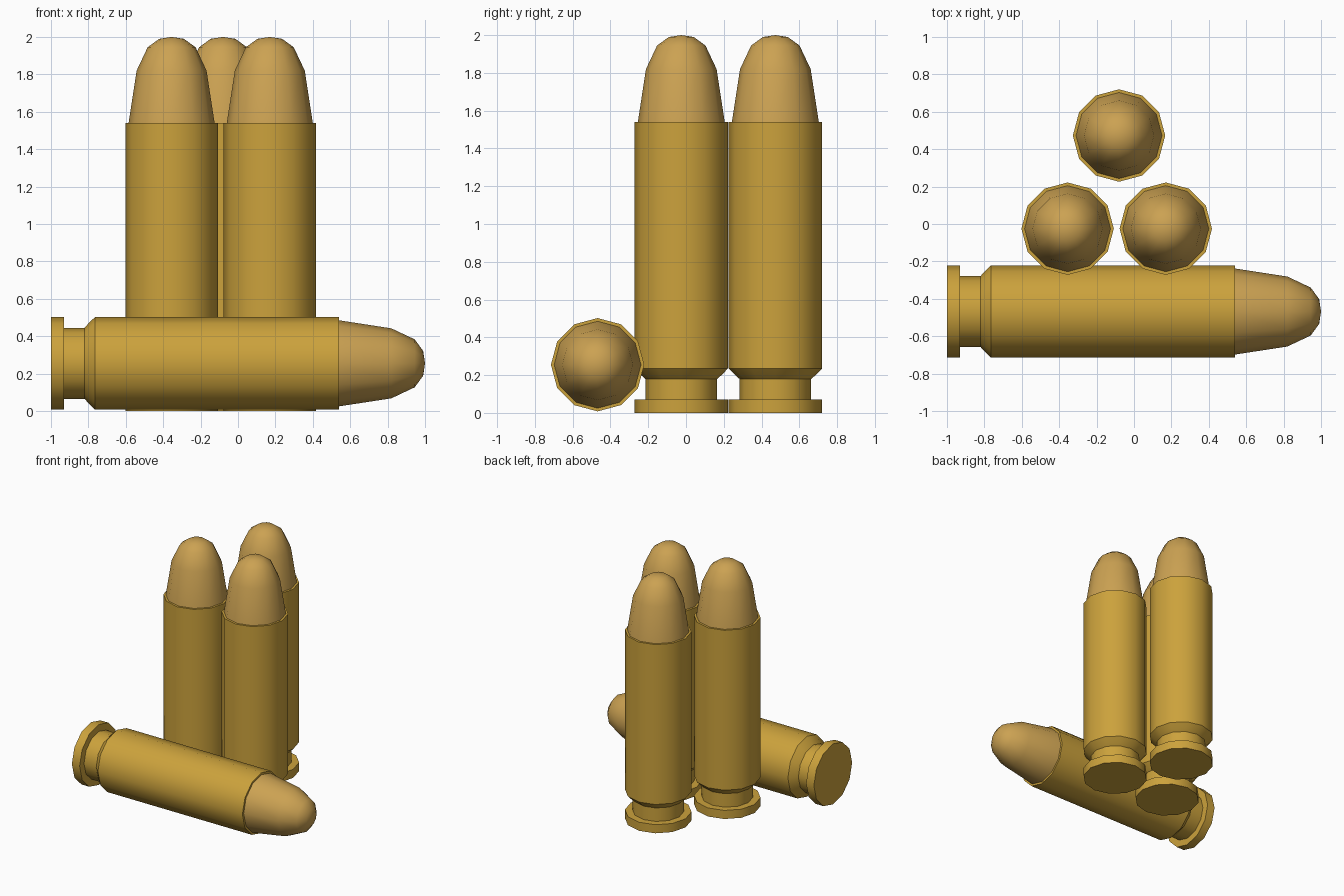
import bpy, math
from mathutils import Matrix

if "Cube" in bpy.data.objects:
    bpy.data.objects.remove(bpy.data.objects["Cube"])

SIDES = 12
# (radius, height) profiles, bottom to top
CASE = [(0.247, 0.0), (0.247, 0.07), (0.19, 0.07), (0.19, 0.18),
        (0.213, 0.2), (0.247, 0.235), (0.247, 1.54)]
TIP = [(0.23, 1.54), (0.187, 1.82), (0.128, 1.945), (0.066, 1.99), (0.0, 2.0)]


def material(name, color):
    m = bpy.data.materials.new(name)
    m.diffuse_color = color
    m.use_nodes = True
    m.node_tree.nodes["Principled BSDF"].inputs["Base Color"].default_value = m.diffuse_color
    return m


def lathe(name, profile, mat, matrix):
    """Spin a profile about z; close flat ends, or end in a point at radius 0."""
    verts, faces, rings = [], [], []
    for r, z in profile:
        n = SIDES if r > 0 else 1
        rings.append(range(len(verts), len(verts) + n))
        for i in range(n):
            a = 2 * math.pi * i / SIDES
            verts.append((r * math.cos(a), r * math.sin(a), z))
    for lo, hi in zip(rings, rings[1:]):
        for i in range(SIDES):
            j = (i + 1) % SIDES
            if len(hi) == 1:
                faces.append((lo[i], lo[j], hi[0]))
            else:
                faces.append((lo[i], lo[j], hi[j], hi[i]))
    faces.append(tuple(reversed(rings[0])))
    if len(rings[-1]) > 1:
        faces.append(tuple(rings[-1]))
    mesh = bpy.data.meshes.new(name)
    mesh.from_pydata(verts, [], faces)
    mesh.materials.append(mat)
    obj = bpy.data.objects.new(name, mesh)
    bpy.context.collection.objects.link(obj)
    obj.matrix_world = matrix
    # smooth sides, sharp rims
    bpy.ops.object.select_all(action='DESELECT')
    obj.select_set(True)
    bpy.context.view_layer.objects.active = obj
    bpy.ops.object.shade_smooth_by_angle(angle=math.radians(40))


brass = material("brass", (0.60, 0.36, 0.045, 1))
copper = material("copper", (0.60, 0.36, 0.085, 1))

# three upright cartridges and one lying in front, tip towards +x
places = {
    "left": Matrix.Translation((-0.355, -0.025, 0)),
    "right": Matrix.Translation((0.17, -0.025, 0)),
    "back": Matrix.Translation((-0.08, 0.473, 0)),
    "lying": Matrix.Translation((-1, -0.468, 0.255)) @ Matrix.Rotation(math.pi / 2, 4, 'Y'),
}
for label, matrix in places.items():
    lathe(label + "_case", CASE, brass, matrix)
    lathe(label + "_bullet_tip", TIP, copper, matrix)
